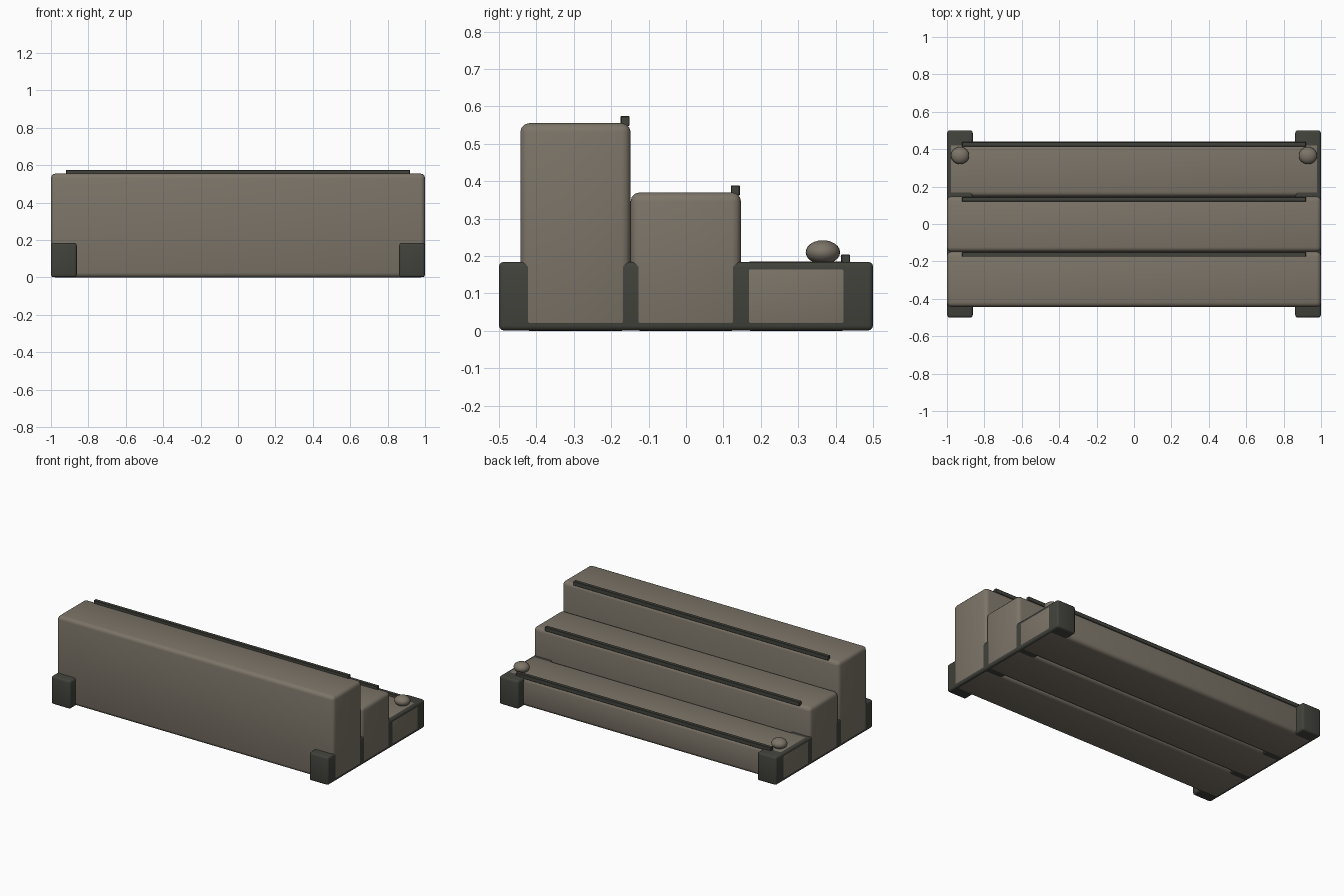
import bpy, bmesh

if "Cube" in bpy.data.objects:
    bpy.data.objects.remove(bpy.data.objects["Cube"])


def material(name, rgb):
    m = bpy.data.materials.new(name)
    m.diffuse_color = (*rgb, 1)
    m.use_nodes = True
    m.node_tree.nodes["Principled BSDF"].inputs["Base Color"].default_value = m.diffuse_color
    return m


TAUPE = material("weathered taupe", (0.20, 0.175, 0.138))
DARK = material("dark charcoal", (0.054, 0.054, 0.045))


def finish(bm, name, mat):
    me = bpy.data.meshes.new(name)
    bm.to_mesh(me)
    bm.free()
    me.materials.append(mat)
    ob = bpy.data.objects.new(name, me)
    bpy.context.collection.objects.link(ob)
    bpy.ops.object.select_all(action='DESELECT')
    ob.select_set(True)
    bpy.context.view_layer.objects.active = ob
    bpy.ops.object.shade_smooth_by_angle(angle=0.6)
    return ob


def box(name, lo, hi, bevel, mat, segments=3):
    bm = bmesh.new()
    bmesh.ops.create_cube(bm, size=1)
    for v in bm.verts:
        v.co = [(a + b) / 2 + c * (b - a) for a, b, c in zip(lo, hi, v.co)]
    bmesh.ops.bevel(bm, geom=bm.edges[:], offset=bevel, segments=segments,
                    profile=0.5, affect='EDGES')
    return finish(bm, name, mat)


# Three stepped tiers, each with a dark grip strip near its rear edge
PITCH = 0.295
for i, (label, top) in enumerate((("high", 0.555), ("middle", 0.37), ("low", 0.185))):
    y0 = -0.443 + i * PITCH
    y1 = y0 + PITCH
    box(label + "_step", (-1, y0, 0), (1, y1, top), 0.024, TAUPE)
    box(label + "_grip_strip", (-0.92, y1 - 0.027, top - 0.008),
        (0.92, y1 - 0.003, top + 0.019), 0.002, DARK, 1)

# End frames and rounded knobs on both sides
for side, s in (("left", -1), ("right", 1)):
    xs = sorted((s * 0.862, s * 0.9992))
    box(side + "_end_frame", (xs[0], -0.5, 0.0008), (xs[1], 0.5, 0.1842), 0.013, DARK)
    bm = bmesh.new()
    bmesh.ops.create_uvsphere(bm, u_segments=24, v_segments=12, radius=1)
    bmesh.ops.scale(bm, vec=(0.049, 0.046, 0.032), verts=bm.verts)
    bmesh.ops.translate(bm, vec=(s * 0.93, 0.366, 0.21), verts=bm.verts)
    finish(bm, side + "_knob", TAUPE)
